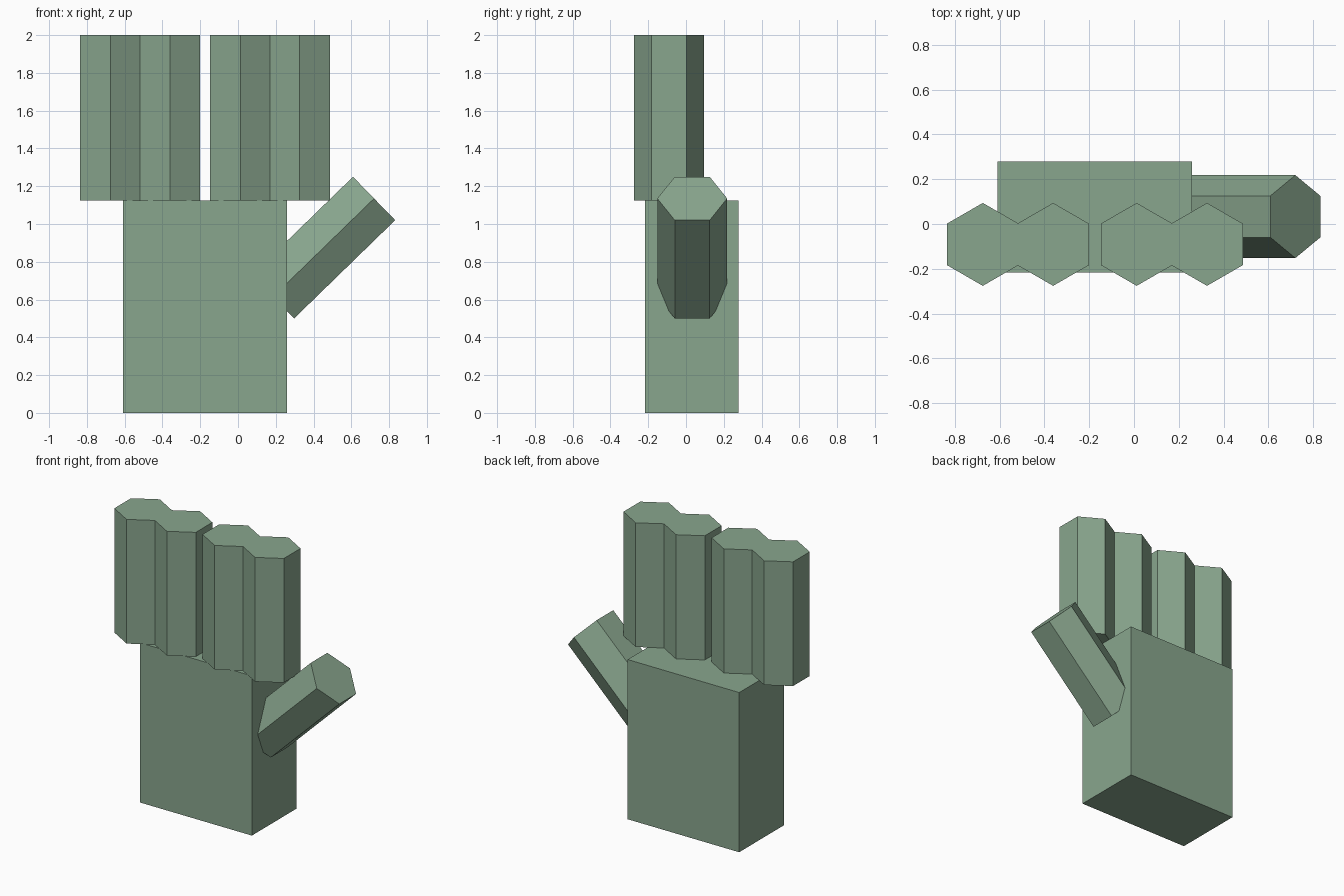
import bpy
from math import radians

if "Cube" in bpy.data.objects:
    bpy.data.objects.remove(bpy.data.objects["Cube"])

green = bpy.data.materials.new("muted_green")
green.diffuse_color = (0.25, 0.38, 0.27, 1)
green.use_nodes = True
green.node_tree.nodes["Principled BSDF"].inputs["Base Color"].default_value = green.diffuse_color


def finish(name):
    obj = bpy.context.object
    obj.name = name
    obj.data.materials.append(green)
    return obj


def hex_finger(name, centre, length, tilt=0):
    # hexagonal prism with points facing +y and -y
    bpy.ops.mesh.primitive_cylinder_add(vertices=6, radius=0.185, depth=length,
                                        location=centre, rotation=(0, tilt, 0))
    return finish(name)


# Palm block
bpy.ops.mesh.primitive_cube_add(size=1, location=(-0.175, 0.031, 0.5625))
palm = finish("palm")
palm.scale = (0.87, 0.496, 1.125)

# Four fingers in two touching pairs, standing on the palm
for i, x in enumerate((-0.675, -0.361, 0.012, 0.326)):
    hex_finger(f"finger_{i + 1}", (x, -0.091, 1.5625), 0.875)

# Thumb leaning out of the side of the palm
hex_finger("thumb", (0.453, 0.033, 0.875), 0.746, radians(45.8))
